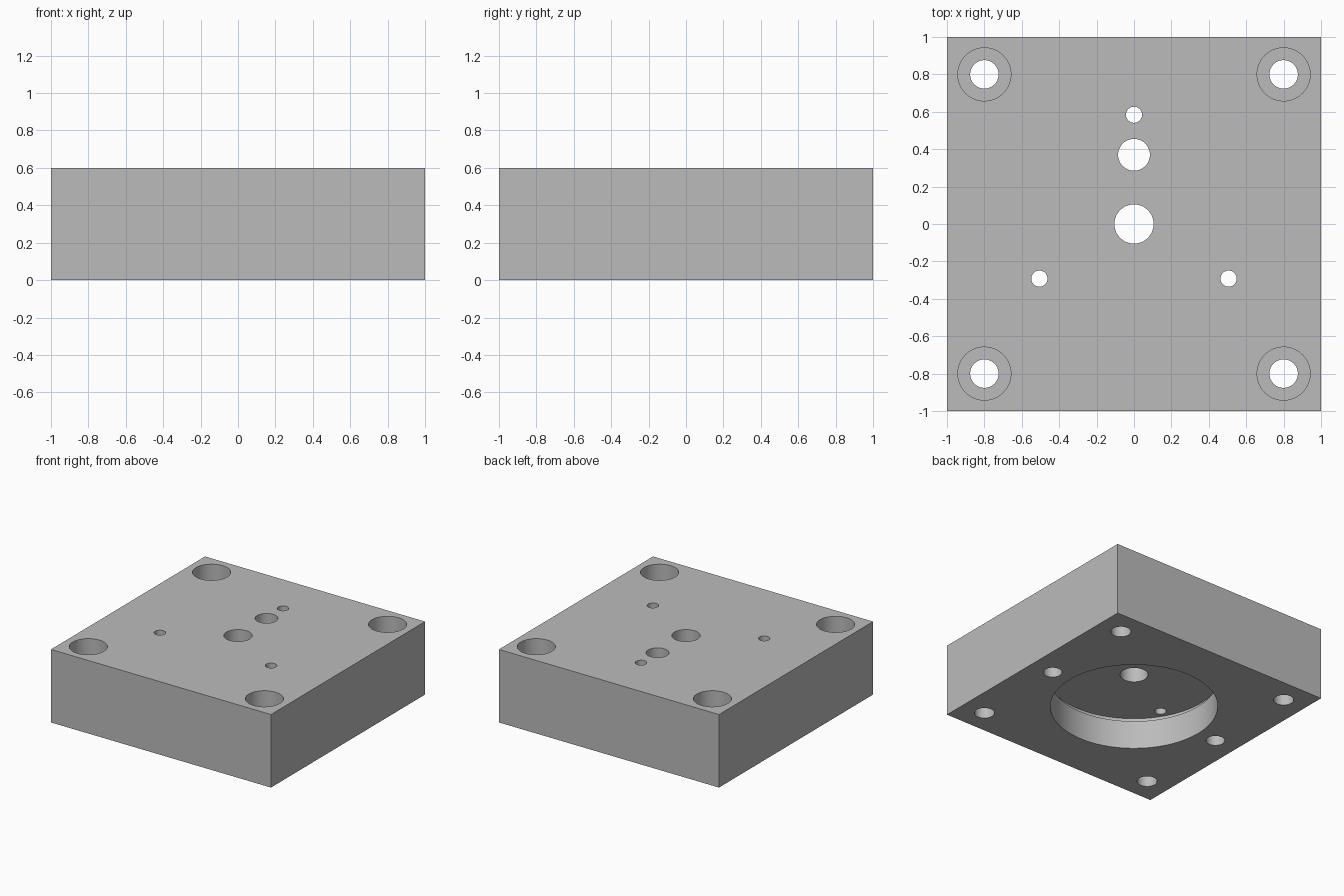
import bpy
import math

old = bpy.data.objects.get("Cube")
if old:
    bpy.data.objects.remove(old, do_unlink=True)

HEIGHT = 0.6

steel = bpy.data.materials.new("grey_steel")
steel.use_nodes = True
colour = (0.5, 0.5, 0.5, 1)
steel.diffuse_color = colour
steel.node_tree.nodes["Principled BSDF"].inputs["Base Color"].default_value = colour

# Square block
bpy.ops.mesh.primitive_cube_add(size=1, location=(0, 0, HEIGHT / 2))
plate = bpy.context.object
plate.name = "mounting_plate"
plate.scale = (2, 2, HEIGHT)
bpy.ops.object.transform_apply(location=True, rotation=False, scale=True)
plate.data.materials.append(steel)


def drill(name, x, y, radius, bottom=-0.1, top=HEIGHT + 0.1, sides=48):
    """Cut a round vertical hole between two heights."""
    bpy.ops.mesh.primitive_cylinder_add(
        vertices=sides, radius=radius, depth=top - bottom,
        location=(x, y, (top + bottom) / 2))
    cutter = bpy.context.object
    cutter.name = name + "_cutter"
    cutter.data.materials.append(steel)
    cut = plate.modifiers.new(name, "BOOLEAN")
    cut.operation = "DIFFERENCE"
    cut.solver = "EXACT"
    cut.object = cutter
    bpy.context.view_layer.objects.active = plate
    bpy.ops.object.modifier_apply(modifier=cut.name)
    bpy.data.objects.remove(cutter, do_unlink=True)


# Round recess underneath, with a wider undercut below its ceiling
drill("recess", 0, 0, 0.63, top=0.25, sides=96)
drill("undercut", 0, 0, 0.66, bottom=0.235, top=0.275, sides=96)

# Counterbored bolt holes in the corners
for x in (-0.8, 0.8):
    for y in (-0.8, 0.8):
        drill("bolt_hole", x, y, 0.076)
        drill("counterbore", x, y, 0.142, bottom=0.4)

# Blind holes in the underside
for x in (-0.8, 0.8):
    drill("blind_hole", x, 0, 0.071, top=0.33)

# Holes through the recess ceiling
drill("centre_hole", 0, 0, 0.105, bottom=0.2)
drill("offset_hole", 0, 0.37, 0.085, bottom=0.2)
for angle in (90, 210, 330):
    a = math.radians(angle)
    drill("pin_hole", 0.584 * math.cos(a), 0.584 * math.sin(a), 0.043, bottom=0.25)

# Smooth bores with crisp edges
plate.select_set(True)
bpy.context.view_layer.objects.active = plate
bpy.ops.object.shade_smooth_by_angle(angle=math.radians(30))
